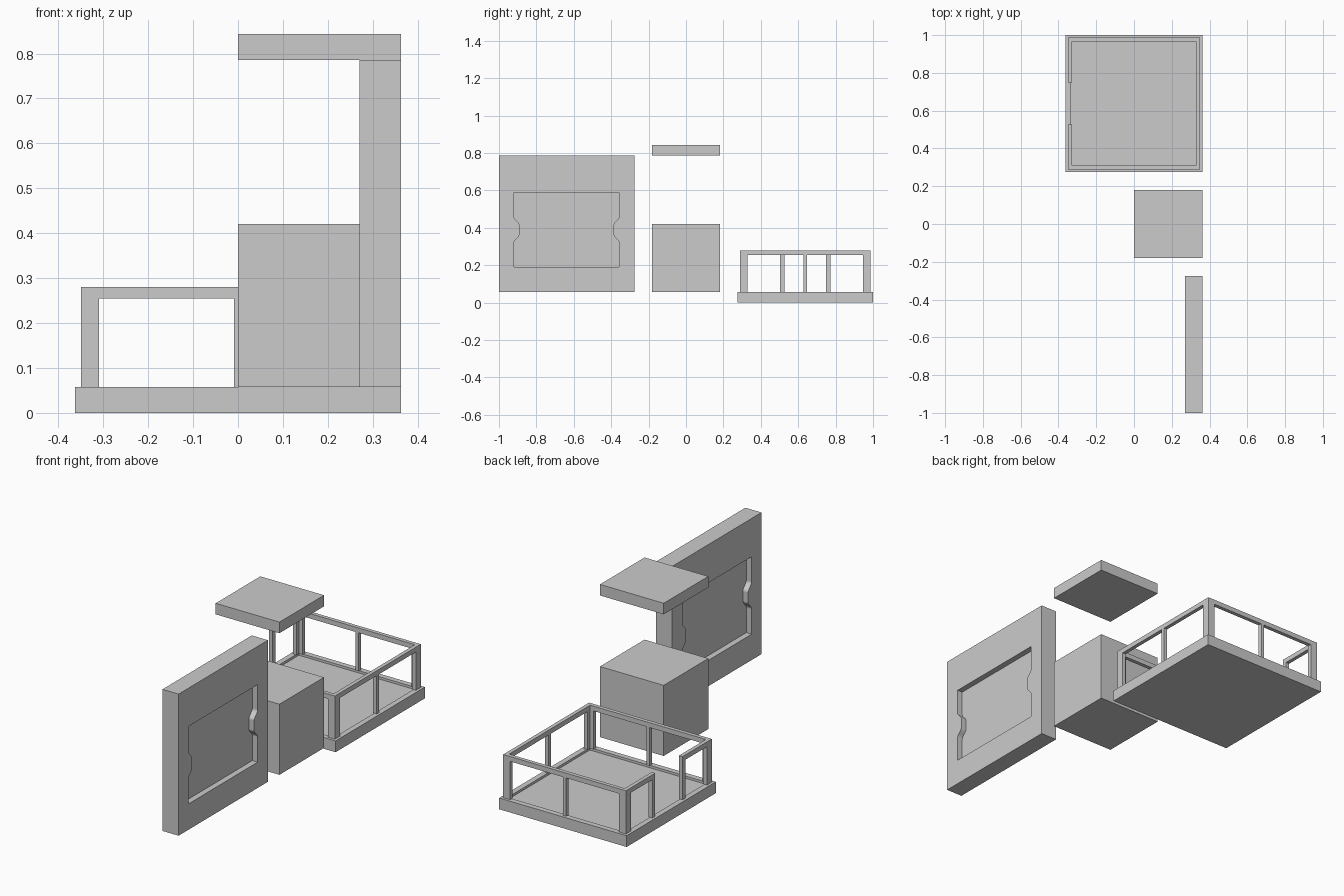
import bpy, bmesh, math

if "Cube" in bpy.data.objects:
    bpy.data.objects.remove(bpy.data.objects["Cube"])


def add_object(name, bm):
    bmesh.ops.recalc_face_normals(bm, faces=bm.faces[:])
    mesh = bpy.data.meshes.new(name)
    bm.to_mesh(mesh)
    bm.free()
    obj = bpy.data.objects.new(name, mesh)
    bpy.context.collection.objects.link(obj)
    return obj


def add_box(bm, x0, x1, y0, y1, z0, z1):
    verts = bmesh.ops.create_cube(bm, size=1)["verts"]
    for v in verts:
        v.co.x = x1 if v.co.x > 0 else x0
        v.co.y = y1 if v.co.y > 0 else y0
        v.co.z = z1 if v.co.z > 0 else z0
    return verts


def box(name, *bounds):
    bm = bmesh.new()
    add_box(bm, *bounds)
    return add_object(name, bm)


# Plain block and thin slab
box("block", 0, 0.3625, -0.181, 0.181, 0.058, 0.421)
box("top_slab", 0, 0.3625, -0.181, 0.181, 0.786, 0.843)

# Wall panel: frame with a notched opening, wavy notches on both ends
PX0, PX1 = 0.271, 0.3625
CY, CZ, HW, HH, NOTCH = -0.639, 0.39, 0.281, 0.199, 0.029


def notch_side(sign):
    pts = [(sign * HW, HH)]
    steps = 8
    for i in range(steps + 1):
        t = i / steps
        pts.append((sign * (HW - NOTCH * (1 - math.cos(math.pi * t)) / 2), 0.07 - 0.045 * t))
    pts += [(y, -z) for y, z in reversed(pts)]
    return pts


opening = notch_side(-1) + notch_side(1)[::-1]
outer = [(-1, 0.058), (-0.275, 0.058), (-0.275, 0.786), (-1, 0.786)]
bm = bmesh.new()
for loop in (outer, [(CY + y, CZ + z) for y, z in opening]):
    vs = [bm.verts.new((PX0, y, z)) for y, z in loop]
    for i, v in enumerate(vs):
        bm.edges.new((v, vs[(i + 1) % len(vs)]))
bmesh.ops.triangle_fill(bm, edges=bm.edges[:], use_beauty=True, normal=(1, 0, 0))
res = bmesh.ops.extrude_face_region(bm, geom=bm.faces[:], use_keep_orig=True)
moved = [g for g in res["geom"] if isinstance(g, bmesh.types.BMVert)]
bmesh.ops.translate(bm, verts=moved, vec=(PX1 - PX0, 0, 0))
add_object("wall_frame", bm)

# Thin sheet set in the middle of the opening, recessed from both sides
box("wall_recess_sheet", PX0 + 0.03, PX1 - 0.03, CY - HW - 0.005, CY + HW + 0.005,
    CZ - HH - 0.005, CZ + HH + 0.005)

# Platform with a shallow sunken floor
PC = 0.6375
bm = bmesh.new()
add_box(bm, -0.3625, 0.3625, PC - 0.3625, PC + 0.3625, 0, 0.058)
bm.normal_update()
top = max(bm.faces, key=lambda f: f.calc_center_median().z)
bmesh.ops.inset_region(bm, faces=[top], thickness=0.04)
ext = bmesh.ops.extrude_discrete_faces(bm, faces=[top])
bmesh.ops.translate(bm, verts=ext["faces"][0].verts[:], vec=(0, 0, -0.012))
add_object("platform", bm)

# Railing: corner posts, with framed spans between them
OUT, T = 0.349, 0.02
Z0, ZR, Z1 = 0.058, 0.255, 0.28
INN = OUT - T


def railing_side(name, angle, spans, posts):
    bm = bmesh.new()
    for a, b in spans:
        add_box(bm, a, b, -OUT, -INN, ZR, Z1)
    for a, b in posts:
        add_box(bm, a, b, -OUT, -INN, Z0, ZR)
    obj = add_object(name, bm)
    obj.location = (0, PC, 0)
    obj.rotation_euler = (0, 0, angle)


END_POSTS = [(-INN, -INN + T), (INN - T, INN)]
for name, angle in (("front_railing", 0), ("right_railing", math.pi / 2), ("back_railing", math.pi)):
    railing_side(name, angle, [(-INN, INN)], END_POSTS + [(-0.009, 0.009)])

# Left side has a doorway gap in the middle
G = 0.111
railing_side("left_railing", -math.pi / 2, [(-INN, -G), (G, INN)],
             END_POSTS + [(-G - 0.024, -G), (G, G + 0.024)])

for sx, xn in ((-1, "left"), (1, "right")):
    for sy, yn in ((-1, "front"), (1, "back")):
        xs = sorted((sx * OUT, sx * INN))
        ys = sorted((PC + sy * OUT, PC + sy * INN))
        box(f"{yn}_{xn}_corner_post", *xs, *ys, Z0, Z1)
